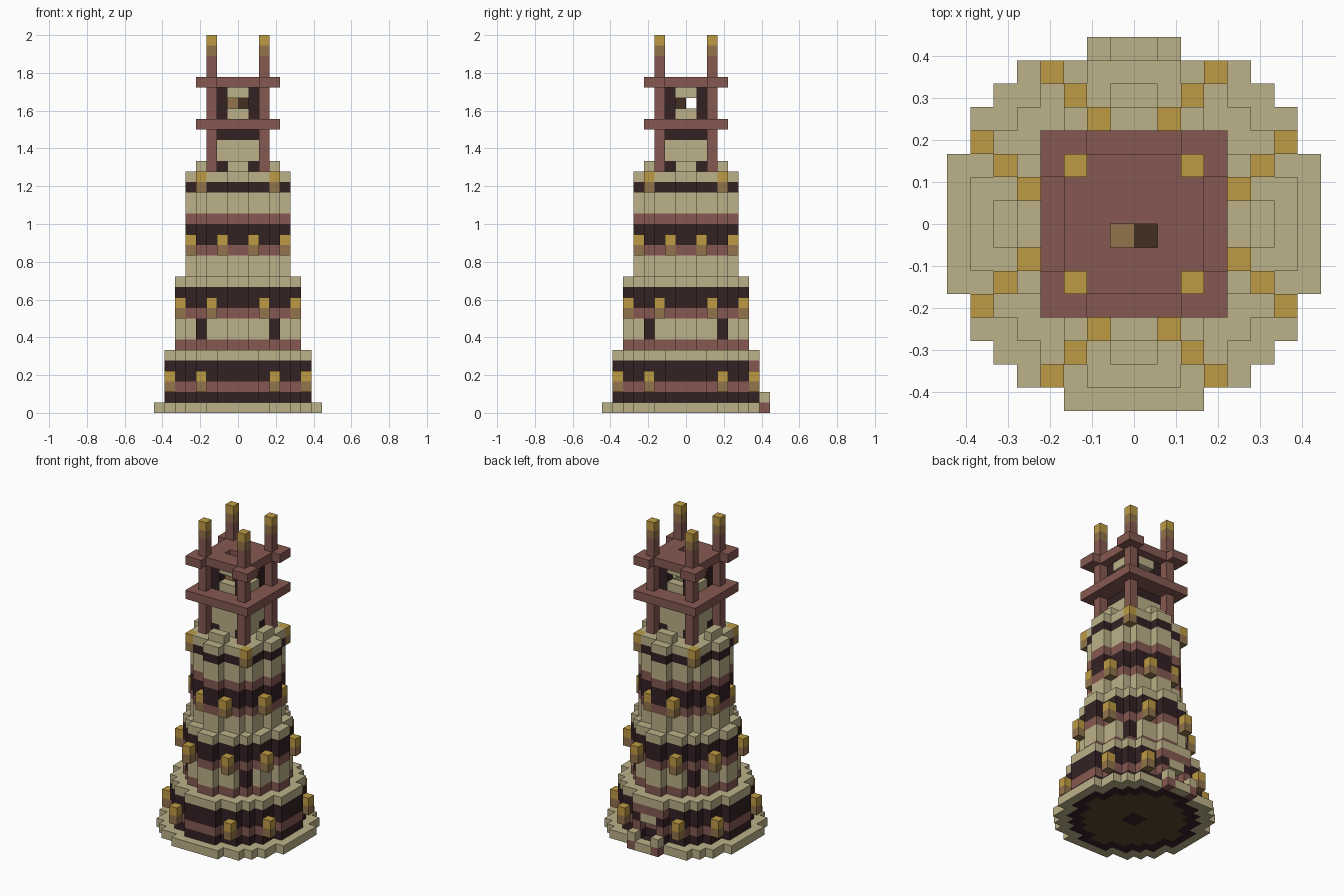
import bpy
import bmesh
from math import hypot

if "Cube" in bpy.data.objects:
    bpy.data.objects.remove(bpy.data.objects["Cube"], do_unlink=True)

U = 2 / 36  # edge of one block

# Flat colours, given as display values and converted to linear
COLOURS = {
    "sandstone": (187, 177, 137),
    "dark_plum": (52, 33, 36),
    "red_wood": (134, 89, 81),
    "lamp_gold": (190, 155, 68),
    "lamp_brown": (146, 117, 76),
    "dark_brown": (67, 46, 34),
    "floor_wood": (92, 72, 46),
}


def linear(v):
    v /= 255
    return v / 12.92 if v < 0.04 else ((v + 0.055) / 1.055) ** 2.4


MATS = {}
for label, rgb in COLOURS.items():
    mat = bpy.data.materials.new(label)
    mat.use_nodes = True
    colour = (*[linear(v) for v in rgb], 1)
    mat.diffuse_color = colour
    shader = mat.node_tree.nodes["Principled BSDF"]
    shader.inputs["Base Color"].default_value = colour
    shader.inputs["Roughness"].default_value = 0.9
    MATS[label] = mat


def box(cells, xs, ys, zs, colour):
    """Fill a block range with one colour."""
    for i in range(*xs):
        for j in range(*ys):
            for k in range(*zs):
                cells[i, j, k] = colour


def disc(cells, reach, k, colour):
    """Fill one round layer of blocks."""
    for i in range(-8, 8):
        for j in range(-8, 8):
            if hypot(i + 0.5, j + 0.5) < reach:
                cells[i, j, k] = colour


def mirrored(i, j):
    """The same block in all four quadrants, with x and y swapped too."""
    spots = set()
    for a, b in ((i, j), (j, i)):
        spots |= {(a, b), (-1 - a, b), (a, -1 - b), (-1 - a, -1 - b)}
    return spots


def build(name, cells):
    """Make an object from the exposed faces of the blocks."""
    bm = bmesh.new()
    verts = {}
    used = [c for c in COLOURS if c in cells.values()]
    for cell, colour in cells.items():
        for axis in range(3):
            for step in (0, 1):
                near = list(cell)
                near[axis] += 2 * step - 1
                if tuple(near) in cells:
                    continue
                ring = []
                for a, b in ((0, 0), (1, 0), (1, 1), (0, 1)):
                    p = list(cell)
                    p[axis] += step
                    p[(axis + 1) % 3] += a
                    p[(axis + 2) % 3] += b
                    p = tuple(p)
                    if p not in verts:
                        verts[p] = bm.verts.new([c * U for c in p])
                    ring.append(verts[p])
                face = bm.faces.new(ring if step else ring[::-1])
                face.material_index = used.index(colour)
    mesh = bpy.data.meshes.new(name)
    bm.to_mesh(mesh)
    bm.free()
    for c in used:
        mesh.materials.append(MATS[c])
    obj = bpy.data.objects.new(name, mesh)
    bpy.context.collection.objects.link(obj)


def tier(reach, start, colours):
    """A stack of round layers, listed from the bottom up."""
    cells = {}
    for n, colour in enumerate(colours):
        disc(cells, reach, start + n, colour)
    return cells


S, P, R = "sandstone", "dark_plum", "red_wood"
R8, R7, R6, R5 = 8, 6.8, 5.6, 4.65

# Plinth with a wooden floor underneath
plinth = tier(R8, 0, [S])
disc(plinth, R7, 0, P)
disc(plinth, R6, 0, "floor_wood")
box(plinth, (-1, 1), (-1, 1), (0, 1), P)
for i in (-3, 2):
    del plinth[i, 7, 0]
build("plinth", plinth)

# Lower tier with a doorway at the back
lower = tier(R7, 1, [P, R, P, P, S])
box(lower, (-2, 2), (6, 7), (4, 5), R)
box(lower, (-1, 1), (6, 7), (3, 4), S)
for i in (-1, 0):
    for k in (1, 2):
        del lower[i, 6, k]
build("lower_tier", lower)

# Door posts on the plinth edge
posts = {}
for i in (-2, 1):
    posts[i, 7, 1] = S
build("door_post_caps", posts)
for i in (-2, 1):
    plinth_post = {(i, 7, 0): R}
    mesh_name = "door_post_left" if i > 0 else "door_post_right"
    del plinth[i, 7, 0]
    build(mesh_name, plinth_post)
bpy.data.objects.remove(bpy.data.objects["plinth"], do_unlink=True)
build("plinth_ring", plinth)

# Middle tier with dark slits on its diagonal corners
middle = tier(R6, 6, [R, S, S, R, P, P, S])
for i, j in mirrored(3, 3):
    box(middle, (i, i + 1), (j, j + 1), (7, 9), P)
build("middle_tier", middle)

# Upper tier
build("upper_tier", tier(R5, 13, [S, S, R, P, P, R, S, S, P, S]))

# Parapet blocks
parapet = {(i, j, 23): S for i, j in mirrored(0, 3)}
build("parapet", parapet)

# Lamps around each tier
lamps = {}
for i, j, k in ((3, 6, 2), (2, 5, 9), (1, 4, 15), (3, 3, 21)):
    for a, b in mirrored(i, j):
        lamps[a, b, k] = "lamp_brown"
        lamps[a, b, k + 1] = "lamp_gold"
build("lamps", lamps)

# Belfry base with dark lower corners and a dark top band
belfry = {}
box(belfry, (-2, 2), (-2, 2), (23, 26), S)
box(belfry, (-2, 2), (-2, 2), (26, 27), P)
for i, j in mirrored(1, 1):
    belfry[i, j, 23] = P
build("belfry_base", belfry)

# Bell chamber: dark corner columns, sandstone walls with a window each side
chamber = {}
for i, j in mirrored(1, 1):
    box(chamber, (i, i + 1), (j, j + 1), (28, 31), P)
for i, j in mirrored(0, 1):
    chamber[i, j, 28] = S
    chamber[i, j, 30] = S
build("bell_chamber", chamber)

# Bell
build("bell", {(-1, -1, 29): "lamp_brown", (0, -1, 29): "dark_brown"})

# Gallery floor
gallery = {}
box(gallery, (-4, 4), (-4, 4), (27, 28), R)
build("gallery_floor", gallery)

# Roof, notched mid-side, with a slot above the bell
roof = {}
box(roof, (-4, 4), (-4, 4), (31, 32), R)
for i, j in mirrored(0, 3) | mirrored(1, 3):
    del roof[i, j, 31]
for i in (-1, 0):
    del roof[i, -1, 31]
build("roof", roof)

# Corner posts with lamps on top
corner = {}
for i, j in mirrored(2, 2):
    box(corner, (i, i + 1), (j, j + 1), (23, 34), R)
    corner[i, j, 34] = "lamp_brown"
    corner[i, j, 35] = "lamp_gold"
build("corner_posts", corner)
